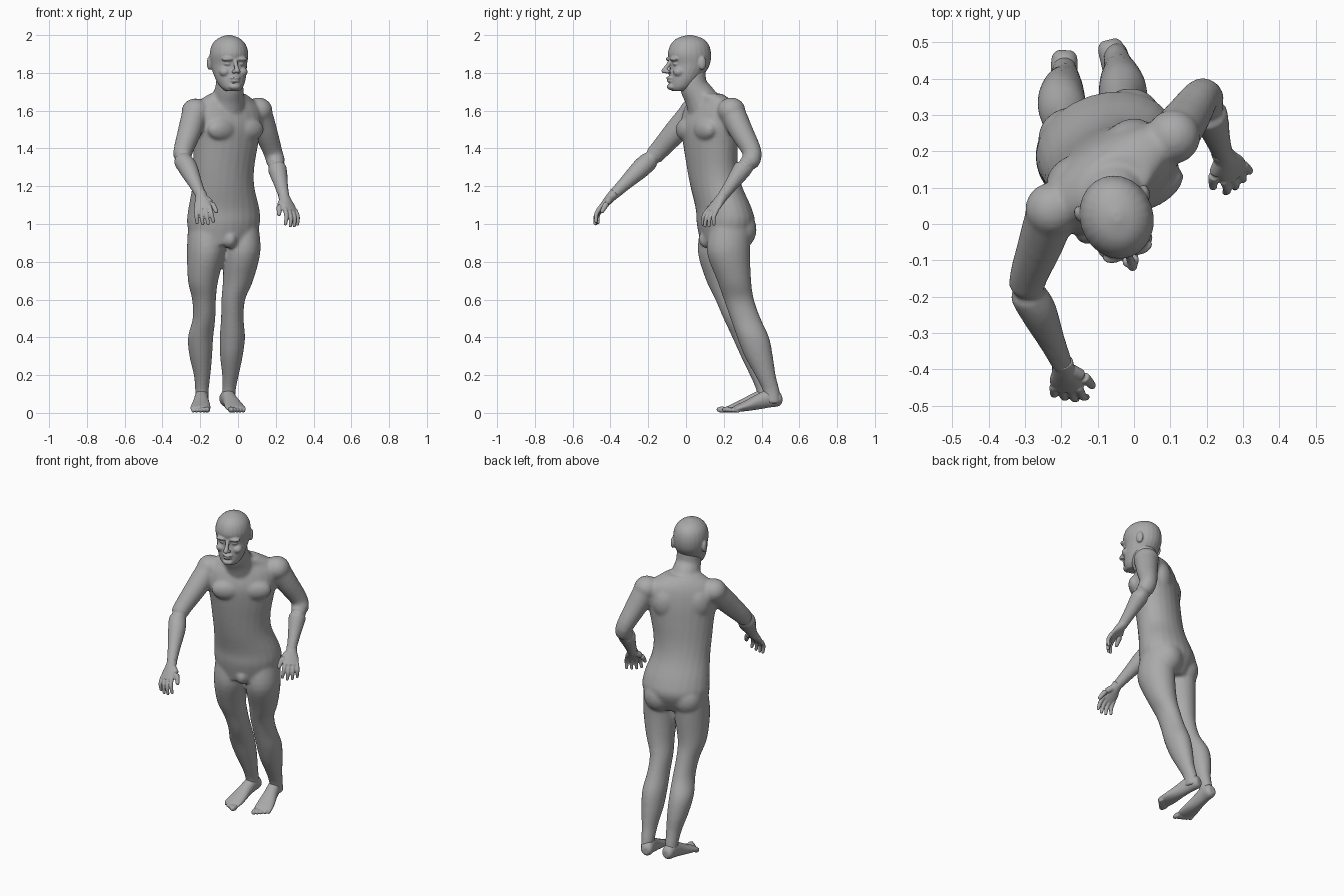
import bpy, bmesh, math
from mathutils import Vector, Matrix

if "Cube" in bpy.data.objects:
    bpy.data.objects.remove(bpy.data.objects["Cube"])

grey = bpy.data.materials.new("plain_grey")
grey.use_nodes = True
tone = (0.4, 0.4, 0.4, 1)
grey.diffuse_color = tone
grey.node_tree.nodes["Principled BSDF"].inputs["Base Color"].default_value = tone


def spline(rows, steps=4):
    """Catmull-Rom through rows of numbers."""
    rows = [Vector(r) for r in rows]
    out = []
    for i in range(len(rows) - 1):
        p0, p1, p2 = rows[max(i - 1, 0)], rows[i], rows[i + 1]
        p3 = rows[min(i + 2, len(rows) - 1)]
        for k in range(steps):
            t = k / steps
            out.append(p1 + (p2 - p0) * (t / 2) + (2 * p0 - 5 * p1 + 4 * p2 - p3) * (t * t / 2)
                       + (3 * p1 - p0 - 3 * p2 + p3) * (t ** 3 / 2))
    return out + [rows[-1]]


def loft(bm, rings, sides=24):
    """Closed skin over rings of (centre, half axis, half axis)."""
    loops = []
    for c, u, v in rings:
        angles = [math.tau * k / sides for k in range(sides)]
        loops.append([bm.verts.new(c + u * math.cos(a) + v * math.sin(a)) for a in angles])
    for lo, hi in zip(loops, loops[1:]):
        for k in range(sides):
            n = (k + 1) % sides
            bm.faces.new((lo[k], lo[n], hi[n], hi[k]))
    bm.faces.new(loops[0][::-1])
    bm.faces.new(loops[-1])


def stack(bm, rows, frame=Matrix()):
    """Level rings: height, x, y, half width, half depth, turn in degrees."""
    rings = []
    for z, x, y, a, b, turn in spline(rows):
        r = Matrix.Rotation(math.radians(turn), 3, 'Z')
        m = frame.to_3x3()
        rings.append((frame @ Vector((x, y, z)), m @ r @ Vector((a, 0, 0)), m @ r @ Vector((0, b, 0))))
    loft(bm, rings)


def tube(bm, rows, frame=Matrix(), sides=16):
    """Round limb through x, y, z, radius, with a rounded tip."""
    pts = spline(rows)
    pos = [frame @ Vector(p[:3]) for p in pts]
    rings = []
    for i, p in enumerate(pos):
        d = (pos[min(i + 1, len(pos) - 1)] - pos[max(i - 1, 0)]).normalized()
        u = d.orthogonal().normalized()
        rings.append((p, u * pts[i][3], d.cross(u) * pts[i][3]))
    loft(bm, rings, sides)
    ball(bm, pos[-1], [pts[-1][3]] * 3)


def ball(bm, centre, size, frame=Matrix()):
    m = frame @ Matrix.Translation(centre) @ Matrix.Diagonal((*size, 1))
    bmesh.ops.create_uvsphere(bm, u_segments=20, v_segments=12, radius=1, matrix=m)


def turned(x, y, z, degrees):
    return Matrix.Translation((x, y, z)) @ Matrix.Rotation(math.radians(degrees), 4, 'Z')


def fuse(name, bm, voxel, rounds):
    """Blend overlapping volumes into one smooth skin."""
    bmesh.ops.recalc_face_normals(bm, faces=bm.faces)
    mesh = bpy.data.meshes.new(name)
    bm.to_mesh(mesh)
    bm.free()
    mesh.materials.append(grey)
    obj = bpy.data.objects.new(name, mesh)
    bpy.context.collection.objects.link(obj)
    skin = obj.modifiers.new("Skin", 'REMESH')
    skin.mode, skin.voxel_size, skin.use_smooth_shade = 'VOXEL', voxel, True
    soft = obj.modifiers.new("Soften", 'SMOOTH')
    soft.factor, soft.iterations = 0.5, rounds


# Trunk, twisted from hips to shoulders
body = bmesh.new()
stack(body, [(.89, -.08, .195, .17, .11, 18), (1.0, -.077, .21, .197, .148, 18),
             (1.08, -.075, .2, .193, .143, 19), (1.2, -.078, .16, .17, .13, 23),
             (1.3, -.075, .14, .17, .126, 27), (1.42, -.065, .13, .185, .128, 31),
             (1.52, -.06, .125, .205, .125, 33), (1.6, -.06, .13, .21, .105, 33),
             (1.65, -.06, .13, .17, .085, 33), (1.69, -.055, .11, .1, .075, 30)])
chest, hips = turned(-.06, .125, 1.5, 33), turned(-.077, .21, .97, 18)
for s in (-1, 1):
    ball(body, (s * .085, -.088, 0), (.088, .045, .06), chest)
    ball(body, (s * .09, .06, .03), (.08, .06, .1), chest)
    ball(body, (s * .085, .055, 0), (.09, .085, .1), hips)
ball(body, (.0, -.1, -.05), (.04, .05, .05), hips)

# Neck
tube(body, [(-.06, .11, 1.6, .1), (-.052, .075, 1.67, .085), (-.045, .04, 1.73, .074), (-.045, .035, 1.8, .07)])

# Legs
stack(body, [(.98, .02, .235, .09, .11, 10), (.85, .02, .225, .098, .115, 10), (.7, .0, .255, .08, .09, 0),
             (.6, -.025, .28, .063, .08, 0), (.5, -.03, .315, .06, .08, 0), (.4, -.03, .355, .067, .085, 0),
             (.3, -.035, .385, .06, .075, 0), (.2, -.04, .42, .044, .055, 0), (.12, -.048, .45, .036, .045, 0),
             (.05, -.05, .46, .036, .045, 0)])
stack(body, [(.98, -.165, .19, .1, .115, 10), (.85, -.17, .18, .1, .118, 10), (.7, -.185, .2, .08, .093, 0),
             (.6, -.18, .235, .063, .08, 0), (.5, -.18, .275, .06, .077, 0), (.4, -.198, .325, .067, .08, 0),
             (.3, -.197, .36, .06, .07, 0), (.2, -.19, .39, .044, .052, 0), (.12, -.191, .415, .036, .043, 0),
             (.05, -.192, .425, .036, .043, 0)])

# Arms
right_wrist, left_wrist = Vector((-.195, -.39, 1.15)), Vector((.245, .19, 1.14))
for shoulder, elbow, wrist in (((-.225, .04, 1.595), (-.295, -.17, 1.36), right_wrist),
                               ((.108, .24, 1.6), (.19, .353, 1.365), left_wrist)):
    a, b = Vector(shoulder), Vector(elbow)
    ball(body, a, (.075, .075, .07))
    tube(body, [(*a, .07), (*a.lerp(b, .45), .063), (*b, .05), (*b.lerp(wrist, .3), .052),
                (*b.lerp(wrist, .7), .037), (*wrist, .029)])
fuse("body", body, .009, 7)

# Head and face
head = bmesh.new()
face = turned(-.045, .01, 0, 18)
stack(head, [(1.705, 0, -.05, .04, .04, 0), (1.725, 0, -.04, .06, .06, 0), (1.76, 0, -.022, .077, .08, 0),
             (1.8, 0, -.004, .088, .096, 0), (1.845, 0, .012, .096, .106, 0), (1.9, 0, .009, .101, .116, 0),
             (1.95, 0, .01, .088, .102, 0), (1.983, 0, .01, .056, .068, 0), (2.0, 0, .01, .012, .014, 0)], face)
for s in (-1, 1):
    ball(head, (s * .036, -.088, 1.873), (.036, .022, .012), face)
    ball(head, (s * .036, -.078, 1.848), (.02, .018, .011), face)
    ball(head, (s * .048, -.066, 1.805), (.03, .03, .026), face)
    ball(head, (s * .013, -.117, 1.806), (.011, .014, .01), face)
    ball(head, (s * .098, .045, 1.852), (.013, .022, .036), face @ Matrix.Rotation(s * .05, 4, 'Z'))
tube(head, [(0, -.092, 1.872, .011), (0, -.112, 1.84, .011), (0, -.133, 1.811, .014)], face)
ball(head, (0, -.103, 1.773), (.03, .016, .008), face)
ball(head, (0, -.1, 1.757), (.026, .016, .008), face)
ball(head, (0, -.093, 1.727), (.032, .022, .018), face)
fuse("head", head, .005, 3)


# Hands: local x to the thumb, y to the fingertips, z out of the back
def hand(name, wrist, tip, thumb_side):
    y = (Vector(tip) - wrist).normalized()
    x = Vector(thumb_side)
    x = (x - y * x.dot(y)).normalized()
    z = x.cross(y)
    z = z if z.z > 0 else -z
    frame = Matrix((x, y, z)).transposed().to_4x4()
    frame.translation = wrist
    bm = bmesh.new()
    rows = [(-.02, .029, .028), (.02, .033, .025), (.06, .044, .019), (.1, .042, .013)]
    loft(bm, [(frame @ Vector((0, d, 0)), x * w, z * t) for d, w, t in spline(rows)])
    for k, length in enumerate((.07, .087, .092, .082)):
        side = (k - 1.5) * .023
        tube(bm, [(side, .085, 0, .0125), (side * 1.15, .09 + length * .5, -.008, .0115),
                  (side * 1.25, .09 + length * .9, -.035, .009)], frame)
    tube(bm, [(.02, .025, -.004, .02), (.05, .06, -.014, .016), (.066, .105, -.026, .011)], frame)
    fuse(name, bm, .004, 2)


hand("right_hand", right_wrist, (-.178, -.5, 1.03), (1, -.2, 0))
hand("left_hand", left_wrist, (.31, .085, 1.005), (-.75, -.6, .1))


# Feet: local -y to the toes, heel slightly raised
def foot(name, x, y, turn, inner):
    frame = turned(x, y, 0, turn)
    bm = bmesh.new()
    rows = [(.048, .02, .07, .02), (.03, .035, .075, .04), (-.02, .037, .078, .05), (-.08, .041, .06, .042),
            (-.14, .05, .04, .03), (-.19, .054, .026, .02), (-.215, .05, .02, .013)]
    m = frame.to_3x3()
    loft(bm, [(frame @ Vector((0, d, h)), m @ Vector((w, 0, 0)), Vector((0, 0, t)))
              for d, w, h, t in spline(rows)])
    for k in range(5):
        side, size = inner * (.039 - k * .0195), .0165 - k * .0016
        ball(bm, (side, -.238 + k * .009, size + .001), (size * .85, size * 1.9, size), frame)
    fuse(name, bm, .005, 3)


foot("right_foot", -.192, .43, -2, 1)
foot("left_foot", -.058, .46, 14, -1)
